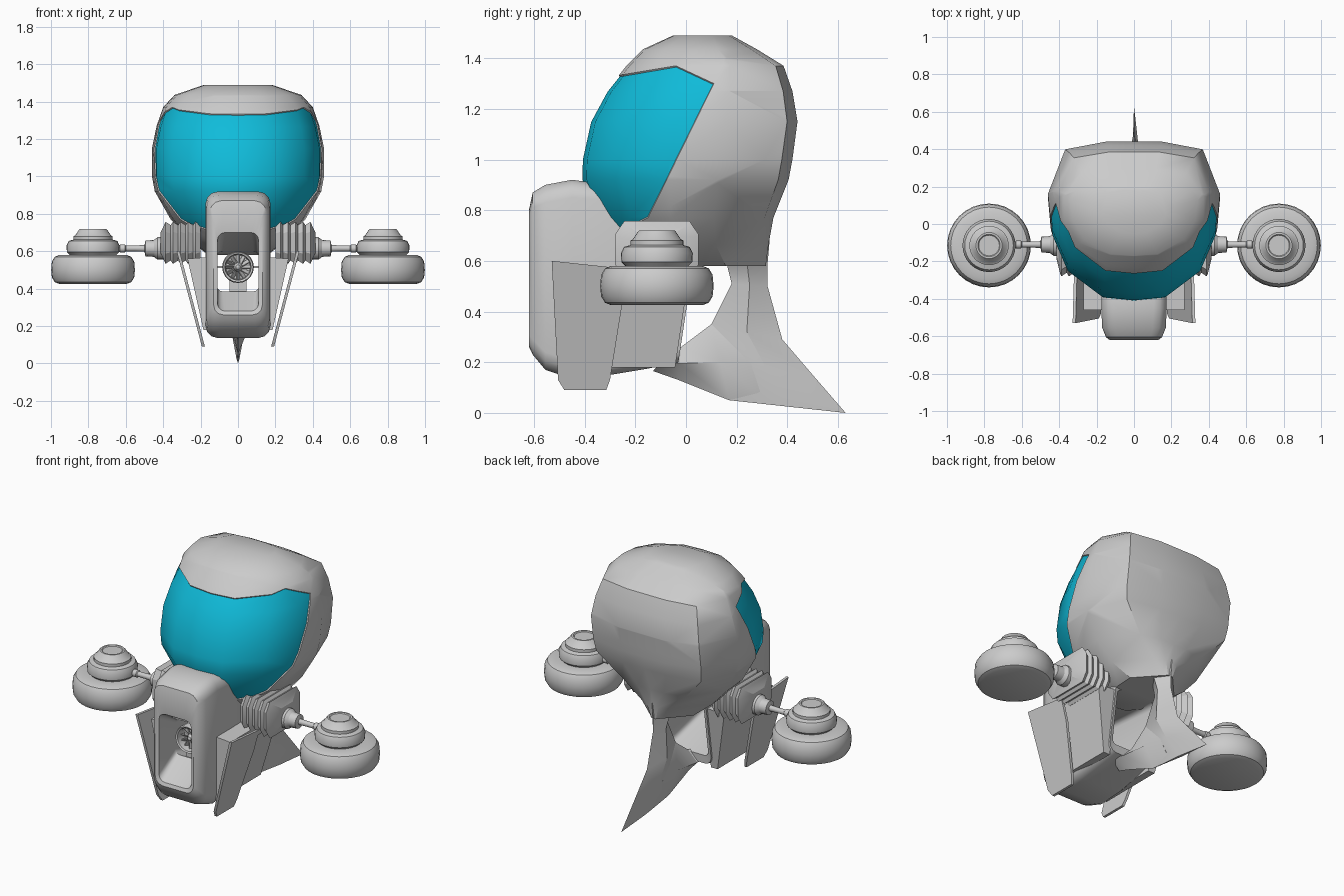
import bpy, bmesh, math
from mathutils import Vector, Matrix

if "Cube" in bpy.data.objects:
    bpy.data.objects.remove(bpy.data.objects["Cube"])


def material(name, rgb):
    m = bpy.data.materials.new(name)
    m.diffuse_color = (*rgb, 1)
    m.use_nodes = True
    m.node_tree.nodes["Principled BSDF"].inputs["Base Color"].default_value = m.diffuse_color
    return m


GREY = material("hull grey", (0.6, 0.6, 0.6))
CYAN = material("canopy cyan", (0.005, 0.5, 0.7))


def finish(name, bm, angle=30, mats=(GREY,)):
    bmesh.ops.recalc_face_normals(bm, faces=bm.faces)
    mesh = bpy.data.meshes.new(name)
    bm.to_mesh(mesh)
    bm.free()
    ob = bpy.data.objects.new(name, mesh)
    bpy.context.collection.objects.link(ob)
    for m in mats:
        mesh.materials.append(m)
    bpy.ops.object.select_all(action='DESELECT')
    ob.select_set(True)
    bpy.context.view_layer.objects.active = ob
    bpy.ops.object.shade_smooth_by_angle(angle=math.radians(angle))
    return ob


def loft(bm, rings, closed=False):
    """Skin a list of equal-length point rings; cap the ends unless closed."""
    vs = [[bm.verts.new(p) for p in r] for r in rings]
    n = len(vs[0])
    pairs = list(zip(vs, vs[1:])) + ([(vs[-1], vs[0])] if closed else [])
    for a, b in pairs:
        for i in range(n):
            j = (i + 1) % n
            bm.faces.new((a[i], a[j], b[j], b[i]))
    if not closed:
        bm.faces.new(vs[0])
        bm.faces.new(vs[-1])


def lathe(bm, profile, n, place):
    """Spin (radius, height) pairs; place maps the local z axis."""
    loft(bm, [[place @ Vector((r * math.cos(math.tau * i / n),
                               r * math.sin(math.tau * i / n), h))
               for i in range(n)] for r, h in profile])


def box(bm, size, centre):
    bmesh.ops.create_cube(bm, size=1, matrix=Matrix.Translation(centre) @
                          Matrix.Diagonal((*size, 1)))


# Cabin: stacked rings (z, front y, back y, half width, back narrowing)
HALF = [(0, 0), (.37, .02), (.78, .19), (.96, .42), (1, .66), (.8, .95), (.33, 1), (0, 1)]
CABIN = [(.58, -.15, .315, .16, .3), (.66, -.28, .325, .26, .45), (.77, -.35, .345, .36, .75),
         (.92, -.415, .405, .445, 1), (1.0, -.413, .42, .46, 1), (1.15, -.38, .44, .46, 1),
         (1.27, -.315, .42, .435, 1), (1.37, -.235, .385, .40, 1), (1.435, -.17, .28, .34, 1),
         (1.49, -.05, .18, .18, 1)]


def cabin_ring(z, yf, yb, hw, back):
    half = [(x * hw * (back if t > .9 else 1), yf + t * (yb - yf), z) for x, t in HALF]
    return half + [(-x, y, z) for x, y, z in half[-2:0:-1]]


bm = bmesh.new()
loft(bm, [cabin_ring(*r) for r in CABIN])
# Canopy: cut along its outline, then sink the glass slightly
outline = [(-.31, .69), (-.15, .77), (.11, 1.30), (-.04, 1.37), (-.25, 1.335)]
planes = []
for (y0, z0), (y1, z1) in zip(outline, outline[1:]):
    p, nrm = Vector((0, y0, z0)), Vector((0, z1 - z0, y0 - y1)).normalized()
    planes.append((p, nrm))
    bmesh.ops.bisect_plane(bm, geom=bm.verts[:] + bm.edges[:] + bm.faces[:],
                           dist=1e-4, plane_co=p, plane_no=nrm)
bmesh.ops.recalc_face_normals(bm, faces=bm.faces)
glass = [f for f in bm.faces
         if all((f.calc_center_median() - p).dot(n) < 0 for p, n in planes)]
for f in glass:
    f.material_index = 1
rim = bmesh.ops.inset_region(bm, faces=glass, thickness=.003, depth=-.006, use_even_offset=True)
for f in rim['faces']:
    f.material_index = 0
finish("cabin", bm, 35, (GREY, CYAN))


# Nose duct: rounded frames (y, half width, z low, z high, radius, lean)
def frame(y, hw, z0, z1, r, lean=0.0):
    pts = []
    for cx, cz, a0 in ((hw - r, z1 - r, 0), (r - hw, z1 - r, 90),
                       (r - hw, z0 + r, 180), (hw - r, z0 + r, 270)):
        for k in range(4):
            a = math.radians(a0 + 30 * k)
            z = cz + r * math.sin(a)
            pts.append((cx + r * math.cos(a), y + lean * (z - .4), z))
    return pts


bm = bmesh.new()
loft(bm, [frame(*f) for f in (
    (0, .155, .20, .62, .05, .15), (-.15, .17, .175, .80, .06), (-.30, .175, .15, .90, .06),
    (-.45, .175, .135, .92, .07), (-.555, .17, .17, .90, .07), (-.605, .15, .23, .87, .06),
    (-.62, .13, .26, .80, .05), (-.612, .11, .28, .70, .04), (-.45, .112, .385, .60, .03),
    (-.005, .135, .25, .58, .03, .15))], closed=True)
finish("nose_duct", bm, 35)

# Turbine in the duct: shell, hub, blades, struts
bm = bmesh.new()
axis = Matrix.Translation((0, -.42, .515)) @ Matrix.Rotation(math.pi / 2, 4, 'X')
lathe(bm, [(.02, -.16), (.055, -.14), (.08, -.04), (.085, .06), (.08, .075),
           (.07, .07), (.065, .01), (.02, .01)], 20, axis)
lathe(bm, [(.028, 0), (.026, .03), (.012, .055), (.002, .06)], 12, axis)
for i in range(12):
    spin = axis @ Matrix.Rotation(math.tau * i / 12, 4, 'Z')
    bmesh.ops.create_cube(bm, size=1, matrix=spin @ Matrix.Translation((.045, 0, .03)) @
                          Matrix.Rotation(.6, 4, 'X') @ Matrix.Diagonal((.045, .006, .03, 1)))
box(bm, (.25, .03, .012), (0, -.40, .515))
box(bm, (.09, .12, .09), (0, -.38, .41))
finish("turbine", bm)

# Tail fin and the brace joining it to the nose: diamond sections (y, z, y, z, half thickness)
def diamond(ya, za, yb, zb, h):
    m = ((ya + yb) / 2, (za + zb) / 2)
    return [(0, ya, za), (h, *m), (0, yb, zb), (-h, *m)]


for name, sections in (
    ("tail_fin", [(.10, .68, .33, .68, .12), (.16, .59, .322, .59, .06), (.18, .51, .322, .50, .04),
                  (.10, .35, .38, .29, .04), (.14, .19, .50, .15, .035), (.17, .05, .63, 0, .008)]),
    ("tail_brace", [(-.06, .25, -.13, .165, .09), (-.02, .26, -.03, .13, .06),
                    (.10, .35, .17, .05, .033), (.22, .31, .30, .06, .025)])):
    bm = bmesh.new()
    loft(bm, [diamond(*s) for s in sections])
    finish(name, bm)

# Paired parts on both sides
for side, s in (("right", 1), ("left", -1)):
    # Side plate: leaning thin panel
    def plate_x(z):
        return .185 + (z - .09) * .265
    edge = [(-.53, .60), (-.25, .57), (-.25, .44), (-.30, .13), (-.315, .09), (-.48, .09), (-.505, .13)]
    bm = bmesh.new()
    loft(bm, [[(s * (plate_x(z) + dx), y, z) for y, z in edge] for dx in (-.008, .008)])
    finish(side + "_side_plate", bm)

    # Wedge fairing between nose and plate
    wedge = [(.14, .57), (.27, .56), (.185, .18), (.14, .18)]
    bm = bmesh.new()
    loft(bm, [[(s * x, y + k * (z - .4), z) for x, z in wedge] for y, k in ((-.46, 0), (-.01, .15))])
    finish(side + "_fairing", bm)

    # Bellows: ribbed eight-sided sleeve with a funnel end
    ribs = []
    for k in range(5):
        x = .20 + .04 * k
        ribs += [(x, .145, .10), (x + .028, .165, .118)]
    ribs += [(.395, .15, .10), (.415, .07, .055)]
    octo = [(1, -.5), (1, .5), (.78, .95), (-.78, .95), (-1, .5), (-1, -.5), (-.78, -.95), (.78, -.95)]
    bm = bmesh.new()
    loft(bm, [[(s * x, -.115 + u * a, .645 + v * b) for u, v in octo] for x, a, b in ribs])
    finish(side + "_bellows", bm, 20)

    # Arm: socket, collar and rod
    bm = bmesh.new()
    arm = Matrix.Translation((0, -.11, .615)) @ Matrix.Rotation(s * math.pi / 2, 4, 'Y')
    lathe(bm, [(.06, .39), (.06, .43), (.045, .45), (.042, .495), (.018, .50), (.016, .55),
               (.016, .60), (.022, .605), (.022, .63), (.016, .635), (.016, .70)], 16, arm)
    finish(side + "_arm", bm)

    # Lift pod: wide drum, upper ring and cap
    bm = bmesh.new()
    lathe(bm, [(.18, .425), (.205, .435), (.22, .46), (.224, .50), (.22, .545), (.205, .57),
               (.18, .58), (.125, .58), (.14, .595), (.142, .63), (.13, .655), (.105, .662),
               (.105, .68), (.095, .685), (.075, .715), (.07, .72), (.06, .72), (.055, .715)],
          32, Matrix.Translation((s * .775, -.115, 0)))
    finish(side + "_lift_pod", bm)
